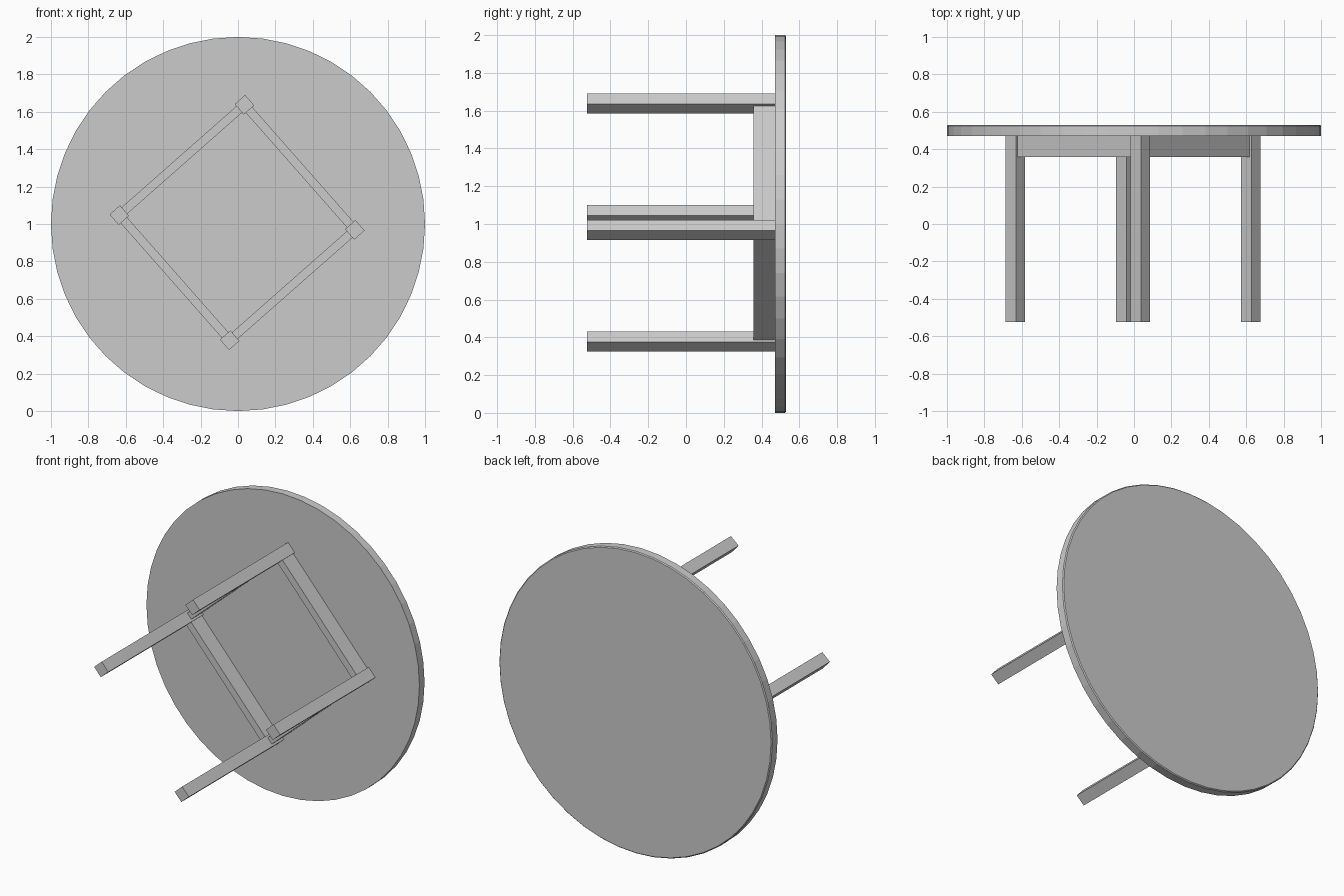
import bpy
import bmesh
from math import radians
from mathutils import Matrix, Vector

cube = bpy.data.objects.get("Cube")
if cube:
    bpy.data.objects.remove(cube, do_unlink=True)

grey = bpy.data.materials.new("plain grey")
grey.use_nodes = True
grey.diffuse_color = (0.6, 0.6, 0.6, 1)
grey.node_tree.nodes["Principled BSDF"].inputs["Base Color"].default_value = grey.diffuse_color

# The table lies on its rim: legs point forward, the frame is turned about y
TURN = Matrix.Translation((-0.005, 0, 1.008)) @ Matrix.Rotation(radians(3.6), 4, "Y")
LEG = 0.074        # leg thickness
REACH = 0.446      # leg centre to table axis, along each side
APRON = 0.046      # apron thickness
UNDERSIDE = 0.47   # y of the table top's lower face


def finish(name, bm, matrix):
    bm.transform(matrix)
    bmesh.ops.recalc_face_normals(bm, faces=bm.faces)
    mesh = bpy.data.meshes.new(name)
    bm.to_mesh(mesh)
    bm.free()
    mesh.materials.append(grey)
    obj = bpy.data.objects.new(name, mesh)
    bpy.context.collection.objects.link(obj)
    return obj


def box(name, low, high, matrix):
    low, high = Vector(low), Vector(high)
    bm = bmesh.new()
    bmesh.ops.create_cube(bm, size=1)
    bmesh.ops.scale(bm, vec=high - low, verts=bm.verts)
    bmesh.ops.translate(bm, vec=(low + high) / 2, verts=bm.verts)
    return finish(name, bm, matrix)


# Round top with a fine bevel on the upper edge
bm = bmesh.new()
bmesh.ops.create_cone(bm, cap_ends=True, segments=48, radius1=1, radius2=1, depth=0.06)
rim = [e for e in bm.edges if all(v.co.z < 0 for v in e.verts)]
bmesh.ops.bevel(bm, geom=rim, offset=0.006, segments=1, affect="EDGES")
stand = Matrix.Translation((0, UNDERSIDE + 0.03, 1)) @ Matrix.Rotation(radians(90), 4, "X")
finish("table_top", bm, stand)

# Four legs and four aprons, one pair per quarter turn
half = LEG / 2
inner = REACH - half
for i, side in enumerate(("upper_right", "lower_right", "lower_left", "upper_left")):
    m = TURN @ Matrix.Rotation(radians(45 + 90 * i), 4, "Y")
    box(f"leg_{side}", (inner, -0.525, inner), (REACH + half, UNDERSIDE, REACH + half), m)
    box(f"apron_{side}", (-inner, 0.357, REACH - APRON / 2),
        (inner, UNDERSIDE, REACH + APRON / 2), m)
